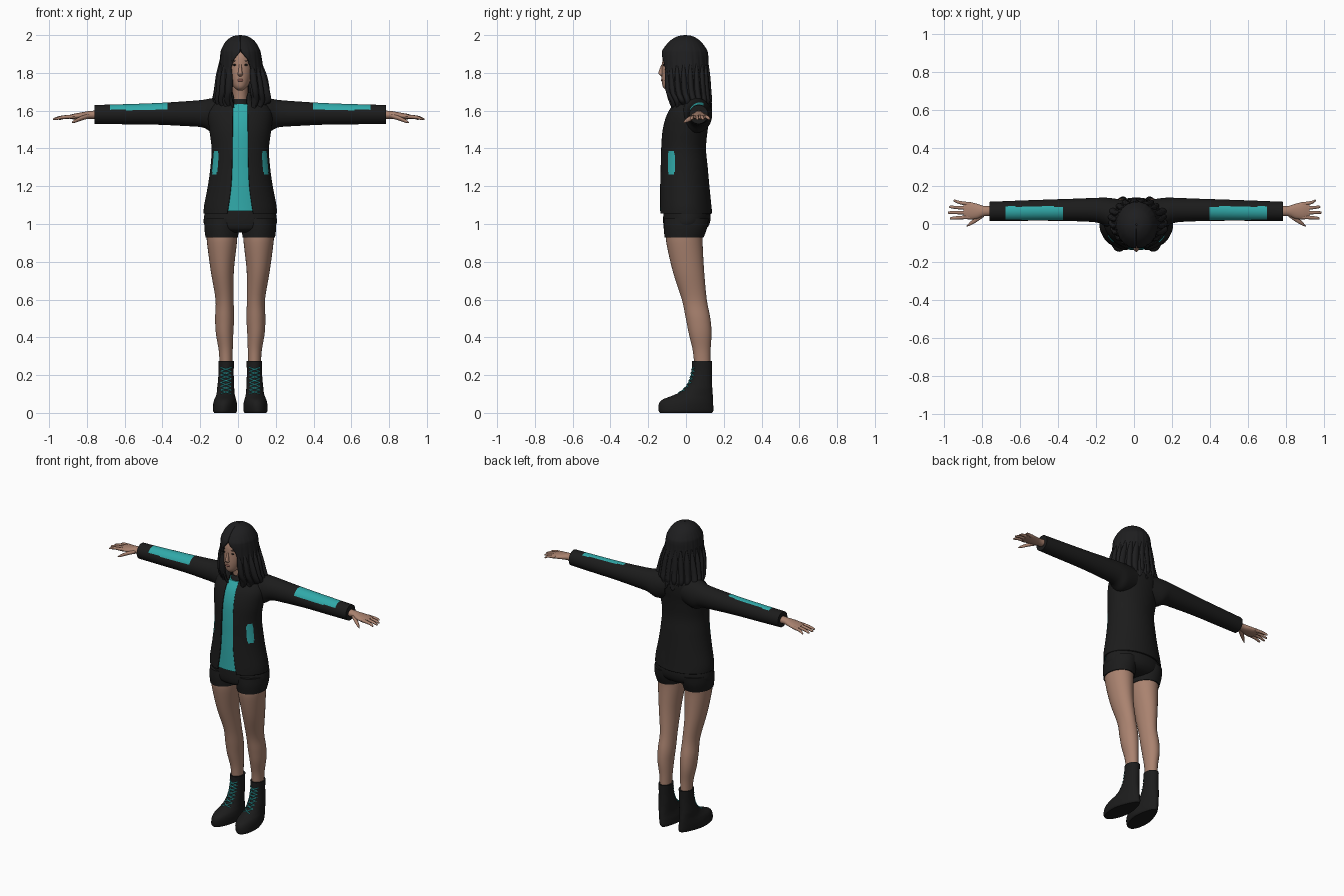
import bpy, math, random
from mathutils import Vector
from mathutils.bvhtree import BVHTree

random.seed(4)
X0 = 0.012  # body centre line


def material(name, rgb):
    m = bpy.data.materials.new(name)
    m.diffuse_color = (*rgb, 1)
    return m


SKIN = material("skin", (0.40, 0.225, 0.16))
CLOTH = material("black cloth", (0.0115, 0.0115, 0.0115))
TEAL = material("teal", (0.03, 0.40, 0.40))
HAIR = material("hair", (0.013, 0.013, 0.014))
LIPS = material("lips", (0.25, 0.10, 0.08))


def spline(rings, steps):
    """Catmull-Rom interpolation between ring tuples."""
    out = []
    for i in range(len(rings) - 1):
        p = [rings[max(i - 1, 0)], rings[i], rings[i + 1], rings[min(i + 2, len(rings) - 1)]]
        for k in range(steps):
            t = k / steps
            out.append([0.5 * (2 * b + (c - a) * t + (2 * a - 5 * b + 4 * c - d) * t * t
                               + (3 * b - a - 3 * c + d) * t ** 3) for a, b, c, d in zip(*p)])
    return out + [list(rings[-1])]


def loft(name, mat, rings, axis="z", s=1, n=28, steps=5, accent=None, paint=None, warp=None, thick=0):
    """Skin ellipse rings (height, u, v, radius u, radius v, half width of front gap)."""
    is_open = len(rings[0]) == 6
    rows = spline(rings, steps)
    cols = n + 1 if is_open else n
    verts, faces = [], []
    for r in rows:
        h, a, b, ra, rb = r[:5]
        ra, rb = max(ra, 0.0005), max(rb, 0.0005)
        g = math.asin(min(max(r[5], 0) / ra, 0.95)) if is_open else 0
        for j in range(cols):
            t = g + (2 * math.pi - 2 * g) * j / n
            u, v = a + ra * math.sin(t), b - rb * math.cos(t)
            co = Vector((u, v, h)) if axis == "z" else Vector((h, u, v))
            if warp:
                co = warp(co)
            verts.append((s * co.x + X0, co.y, co.z))
    for i in range(len(rows) - 1):
        for j in range(n):
            k = (j + 1) % cols
            f = (i * cols + j, i * cols + k, (i + 1) * cols + k, (i + 1) * cols + j)
            faces.append(f if (axis == "z") == (s > 0) else f[::-1])
    if not is_open:
        lo, hi = list(range(cols)), list(range((len(rows) - 1) * cols, len(rows) * cols))
        flip = (axis == "z") == (s > 0)
        faces += [lo[::-1], hi] if flip else [lo, hi[::-1]]
    # ring direction runs clockwise along x, so normals are made consistent below
    return finish(name, mat, verts, faces, accent, paint, thick)


def finish(name, mat, verts, faces, accent=None, paint=None, thick=0):
    import bmesh
    me = bpy.data.meshes.new(name)
    me.from_pydata(verts, [], faces)
    bm = bmesh.new()
    bm.from_mesh(me)
    bmesh.ops.recalc_face_normals(bm, faces=bm.faces)
    bm.to_mesh(me)
    bm.free()
    me.materials.append(mat)
    if accent:
        me.materials.append(accent)
        for p in me.polygons:
            c = p.center.copy()
            c.x -= X0
            p.material_index = int(paint(c))
    me.shade_smooth()
    me.set_sharp_from_angle(angle=math.radians(50))
    ob = bpy.data.objects.new(name, me)
    bpy.context.collection.objects.link(ob)
    if thick:
        mod = ob.modifiers.new("thickness", "SOLIDIFY")
        mod.thickness, mod.offset = thick, -1
    return ob


def blob(name, mat, x, y, z, rx, ry, rz):
    return loft(name, mat, [(z + rz * math.sin(a), x, y, rx * math.cos(a), ry * math.cos(a))
                            for a in [math.pi * (k / 8 - 0.5) for k in range(9)]], n=16, steps=1)


# jacket body, open down the front, with side pocket patches
def pocket(c):
    return ((c.y + 0.078) / 0.019) ** 4 + ((c.z - 1.325) / 0.064) ** 4 < 1


torso = [(1.055, 0, -0.003, 0.194, 0.142, 0.070), (1.10, 0, -0.005, 0.191, 0.139, 0.062),
         (1.20, 0, -0.009, 0.172, 0.133, 0.049), (1.30, 0, -0.012, 0.158, 0.127, 0.044),
         (1.40, 0, -0.015, 0.152, 0.121, 0.042), (1.50, 0, -0.006, 0.164, 0.121, 0.041),
         (1.58, 0, 0.012, 0.170, 0.116, 0.040), (1.635, 0, 0.030, 0.145, 0.100, 0.038),
         (1.675, 0, 0.040, 0.095, 0.080, 0.036)]
loft("jacket", CLOTH, torso, n=150, steps=8, accent=TEAL, paint=pocket, thick=0.008)
loft("shirt", TEAL, [(max(z, 1.07), x, y, rx - 0.010, ry - 0.007) for z, x, y, rx, ry, g in torso[:-1]], n=64)
loft("jacket_collar", CLOTH, [(1.63, 0, 0.025, 0.100, 0.100, 0.040), (1.665, 0, 0.02, 0.082, 0.085, 0.036),
                              (1.695, 0, 0.02, 0.076, 0.078, 0.045)], thick=0.008)
loft("neck_band", CLOTH, [(1.60, 0, 0.01, 0.056, 0.075), (1.64, 0, 0.01, 0.052, 0.066),
                          (1.662, 0, 0.008, 0.045, 0.054)])

# shorts
loft("shorts_hips", CLOTH, [(1.12, 0, 0, 0.172, 0.115), (1.05, 0, 0.005, 0.190, 0.125),
                            (1.0, 0, 0.002, 0.192, 0.122), (0.97, 0, -0.005, 0.165, 0.105),
                            (0.955, 0, -0.01, 0.10, 0.07)], n=48)


def patch(c):
    return 0.385 < abs(c.x) < 0.685 and c.z > 1.604 and c.y < 0.092


def boot_shape(co):
    k = max(0, 1 - co.z / 0.13)
    heel = min(max(co.y / 0.14, 0), 1)
    co.x = 0.08 + (co.x - 0.08) * (1 - 0.28 * heel * k) - 0.09 * co.y * k
    return co


for s, side in ((-1, "right"), (1, "left")):
    # sleeve with a patch on its upper front
    loft(side + "_sleeve", CLOTH,
         [(0.06, 0.05, 1.585, 0.075, 0.085), (0.14, 0.057, 1.575, 0.080, 0.092),
          (0.20, 0.072, 1.584, 0.066, 0.073), (0.30, 0.074, 1.584, 0.060, 0.065),
          (0.45, 0.073, 1.583, 0.056, 0.057), (0.62, 0.070, 1.581, 0.053, 0.053),
          (0.771, 0.067, 1.580, 0.050, 0.050)],
         axis="x", s=s, n=64, steps=10, accent=TEAL, paint=patch)
    # hand
    loft(side + "_hand", SKIN,
         [(0.75, 0.068, 1.578, 0.027, 0.023), (0.80, 0.068, 1.577, 0.027, 0.021),
          (0.84, 0.067, 1.573, 0.040, 0.018), (0.88, 0.070, 1.569, 0.046, 0.015),
          (0.91, 0.071, 1.567, 0.040, 0.009)], axis="x", s=s, n=20)
    ext = 0.016 if s < 0 else 0
    for name, y0, y1, tip in (("index", 0.036, 0.030, 0.965), ("middle", 0.060, 0.060, 0.975),
                              ("ring", 0.083, 0.090, 0.968), ("little", 0.104, 0.122, 0.945)):
        tip += ext
        loft(f"{side}_{name}_finger", SKIN,
             [(0.875, y0, 1.569, 0.011, 0.011), ((0.9 + tip) / 2, (y0 + y1) / 2, 1.565, 0.009, 0.009),
              (tip - 0.006, y1, 1.556, 0.007, 0.006), (tip, y1, 1.555, 0.002, 0.002)],
             axis="x", s=s, n=10, steps=3)
    loft(side + "_thumb", SKIN,
         [(0.80, 0.052, 1.572, 0.014, 0.013), (0.84, 0.026, 1.560, 0.016, 0.012),
          (0.875, 0.001, 1.545, 0.010, 0.009), (0.892, -0.011, 1.537, 0.002, 0.002)],
         axis="x", s=s, n=10, steps=3)
    # leg and shorts leg
    loft(side + "_shorts_leg", CLOTH, [(1.03, 0.098, 0.002, 0.090, 0.118), (0.98, 0.099, -0.003, 0.091, 0.115),
                                       (0.928, 0.098, -0.010, 0.086, 0.103)], s=s, n=40)
    loft(side + "_leg", SKIN,
         [(0.96, 0.097, -0.008, 0.082, 0.098), (0.90, 0.097, -0.008, 0.079, 0.096),
          (0.75, 0.095, 0.013, 0.061, 0.083), (0.60, 0.083, 0.044, 0.048, 0.066),
          (0.50, 0.083, 0.064, 0.050, 0.065), (0.42, 0.083, 0.075, 0.046, 0.060),
          (0.33, 0.077, 0.083, 0.037, 0.047), (0.24, 0.075, 0.087, 0.033, 0.042)], s=s, n=32)
    # boot
    boot = loft(side + "_boot", CLOTH,
                [(0.0, 0.08, 0.0, 0.056, 0.138), (0.012, 0.08, 0.0, 0.063, 0.145),
                 (0.045, 0.08, 0.0, 0.063, 0.144), (0.070, 0.08, 0.009, 0.058, 0.134),
                 (0.092, 0.079, 0.036, 0.051, 0.106), (0.115, 0.078, 0.057, 0.047, 0.083),
                 (0.16, 0.076, 0.075, 0.043, 0.063), (0.22, 0.075, 0.084, 0.040, 0.054),
                 (0.275, 0.074, 0.086, 0.042, 0.053)], s=s, n=40, warp=boot_shape)
    # crossed laces resting on the boot front
    me = boot.data
    tree = BVHTree.FromPolygons([v.co for v in me.vertices], [tuple(p.vertices) for p in me.polygons])
    cu = bpy.data.curves.new(side + "_laces", "CURVE")
    cu.dimensions, cu.bevel_depth, cu.bevel_resolution = "3D", 0.0033, 1
    cu.materials.append(TEAL)
    for start in (-1, 1):
        pts = []
        for k in range(36):
            w = start * (1 - 2 * abs((k / 5) % 2 - 1))
            z = 0.10 + 0.14 * k / 35
            hit = tree.ray_cast(Vector((s * 0.076 + X0 + 0.028 * w, -1, z)), Vector((0, 1, 0)))[0]
            if hit:
                pts.append((hit.x, hit.y - 0.001, hit.z, 1))
        sp = cu.splines.new("POLY")
        sp.points.add(len(pts) - 1)
        for p, co in zip(sp.points, pts):
            p.co = co
    bpy.context.collection.objects.link(bpy.data.objects.new(side + "_laces", cu))
    # eye and brow
    blob(side + "_eye", CLOTH, s * 0.029, -0.117, 1.842, 0.013, 0.004, 0.0045)
    blob(side + "_brow", HAIR, s * 0.030, -0.117, 1.864, 0.016, 0.004, 0.0025)

# neck, head, nose and lips
loft("neck", SKIN, [(1.60, 0, 0.015, 0.046, 0.052), (1.67, 0, 0.005, 0.040, 0.046),
                    (1.76, 0, -0.005, 0.042, 0.050)])
loft("head", SKIN, [(1.708, 0, -0.085, 0.014, 0.018), (1.72, 0, -0.078, 0.030, 0.040),
                    (1.74, 0, -0.060, 0.046, 0.066), (1.78, 0, -0.045, 0.060, 0.084),
                    (1.83, 0, -0.030, 0.068, 0.097), (1.89, 0, -0.020, 0.070, 0.101),
                    (1.94, 0, -0.010, 0.058, 0.082)], n=40)
loft("nose", SKIN, [(1.782, 0, -0.126, 0.006, 0.006), (1.792, 0, -0.129, 0.014, 0.014),
                    (1.803, 0, -0.130, 0.011, 0.016), (1.845, 0, -0.122, 0.006, 0.008)], n=16)
blob("lips", LIPS, 0, -0.127, 1.761, 0.017, 0.005, 0.007)


# hair shell, open around the face
def strands(co):
    a = math.atan2(co.x, -co.y)
    low = min(max((1.98 - co.z) / 0.3, 0), 1)
    f = 1 + low * (0.022 * math.sin(21 * a + 14 * co.z) + 0.014 * math.sin(37 * a - 9 * co.z))
    drop = max(0, 1.70 - co.z) * 0.22 * math.sin(15 * a)
    return Vector((co.x * f + 0.008 * low, co.y * f, co.z + drop))


loft("hair", HAIR, [(2.0, 0, -0.004, 0.004, 0.004, 0), (1.993, 0, -0.004, 0.040, 0.042, 0),
                    (1.968, 0, -0.005, 0.076, 0.082, 0), (1.925, 0, -0.006, 0.101, 0.115, 0.002),
                    (1.90, 0, -0.006, 0.107, 0.123, 0.014), (1.86, 0, -0.005, 0.112, 0.123, 0.044),
                    (1.80, 0, -0.002, 0.119, 0.122, 0.058), (1.74, 0, 0.002, 0.128, 0.122, 0.060),
                    (1.68, 0, 0.010, 0.138, 0.120, 0.055), (1.61, 0, 0.028, 0.130, 0.106, 0.050)],
     n=140, steps=6, warp=strands, thick=0.012)

# loose locks hanging beside the face and around the bottom edge
for i in range(18):
    a = math.radians(32 + 296 * i / 17)
    dx, dy = math.sin(a), -math.cos(a)
    end = 1.615 + random.uniform(-0.02, 0.015)
    w = random.uniform(0.017, 0.024)
    out = random.uniform(0.95, 1.08)
    loft(f"hair_lock_{i + 1}", HAIR,
         [(1.86, 0.108 * dx, 0.115 * dy, 0.004, 0.004), (1.78, 0.006 + 0.118 * dx, 0.116 * dy, w, 0.014),
          (1.70, 0.008 + 0.132 * dx * out, 0.114 * dy + 0.006, w, 0.016),
          (1.65, 0.008 + 0.140 * dx * out, 0.104 * dy + 0.020, w * 0.9, 0.015),
          (end, 0.008 + 0.122 * dx, 0.098 * dy + 0.025, 0.003, 0.003)], n=10, steps=4)
